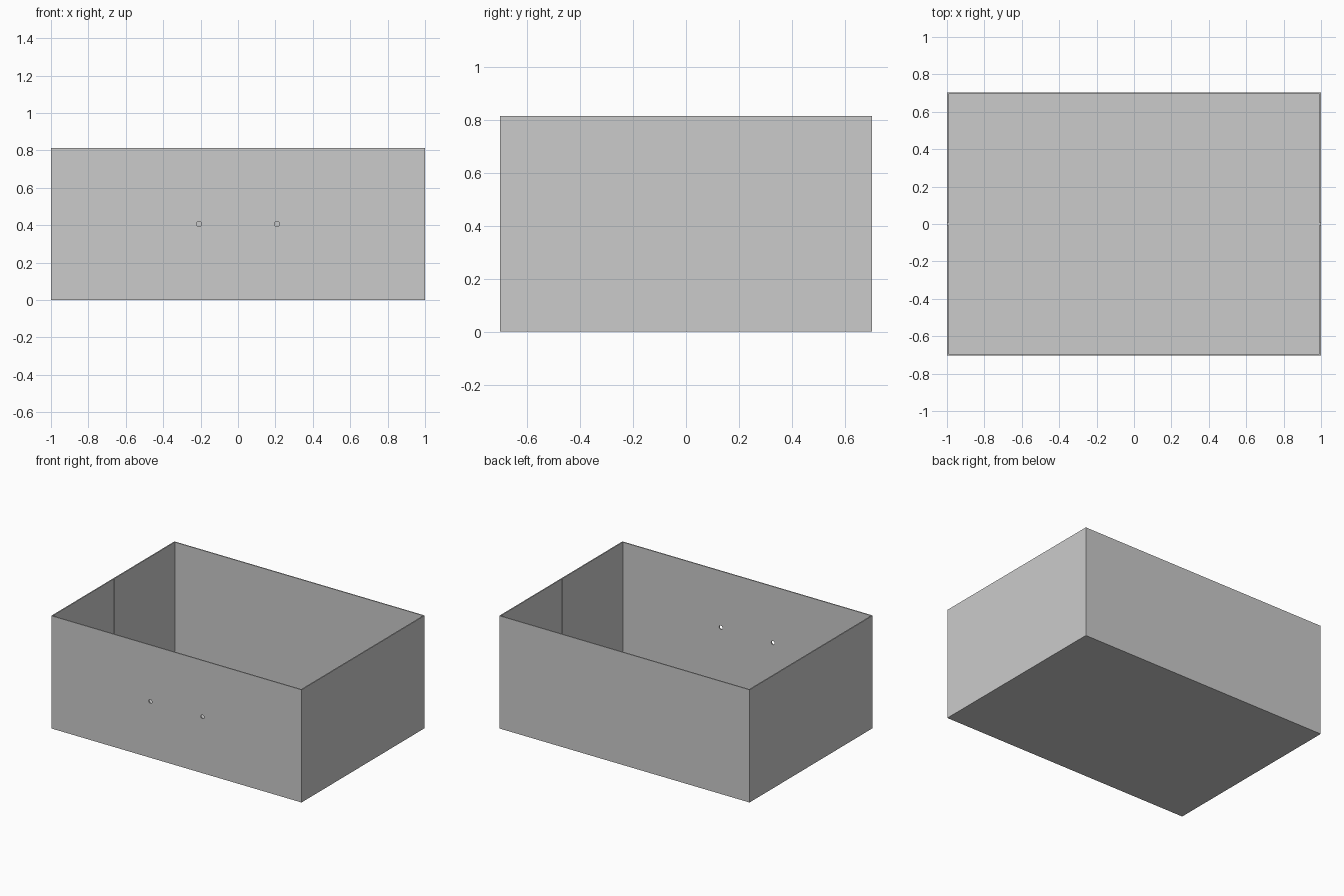
import bpy, math

if "Cube" in bpy.data.objects:
    bpy.data.objects.remove(bpy.data.objects["Cube"])

LENGTH, DEPTH, HEIGHT = 2.0, 1.406, 0.814
WALL = 0.008


def box(name, size, centre):
    bpy.ops.mesh.primitive_cube_add(size=1, location=centre)
    ob = bpy.context.object
    ob.name = name
    ob.scale = size
    bpy.ops.object.transform_apply(location=False, rotation=False, scale=True)
    return ob


def cut(target, cutter):
    mod = target.modifiers.new(cutter.name, 'BOOLEAN')
    mod.operation = 'DIFFERENCE'
    mod.solver = 'EXACT'
    mod.object = cutter
    bpy.context.view_layer.objects.active = target
    bpy.ops.object.modifier_apply(modifier=mod.name)
    bpy.data.objects.remove(cutter, do_unlink=True)


# Thin-walled open drawer box
drawer = box("drawer_box", (LENGTH, DEPTH, HEIGHT), (0, 0, HEIGHT / 2))
cut(drawer, box("cavity", (LENGTH - 2 * WALL, DEPTH - 2 * WALL, HEIGHT),
                (0, 0, HEIGHT / 2 + WALL)))

for side in (-1, 1):
    # Divider groove inside each end wall
    cut(drawer, box("groove", (WALL, 0.01, HEIGHT),
                    (side * (LENGTH / 2 - WALL), 0, HEIGHT / 2 + WALL)))
    # Handle screw hole through the front wall
    bpy.ops.mesh.primitive_cylinder_add(
        vertices=8, radius=0.014, depth=0.1,
        location=(side * 0.208, -DEPTH / 2, HEIGHT / 2),
        rotation=(math.pi / 2, 0, 0))
    hole = bpy.context.object
    hole.name = "screw_hole"
    cut(drawer, hole)
